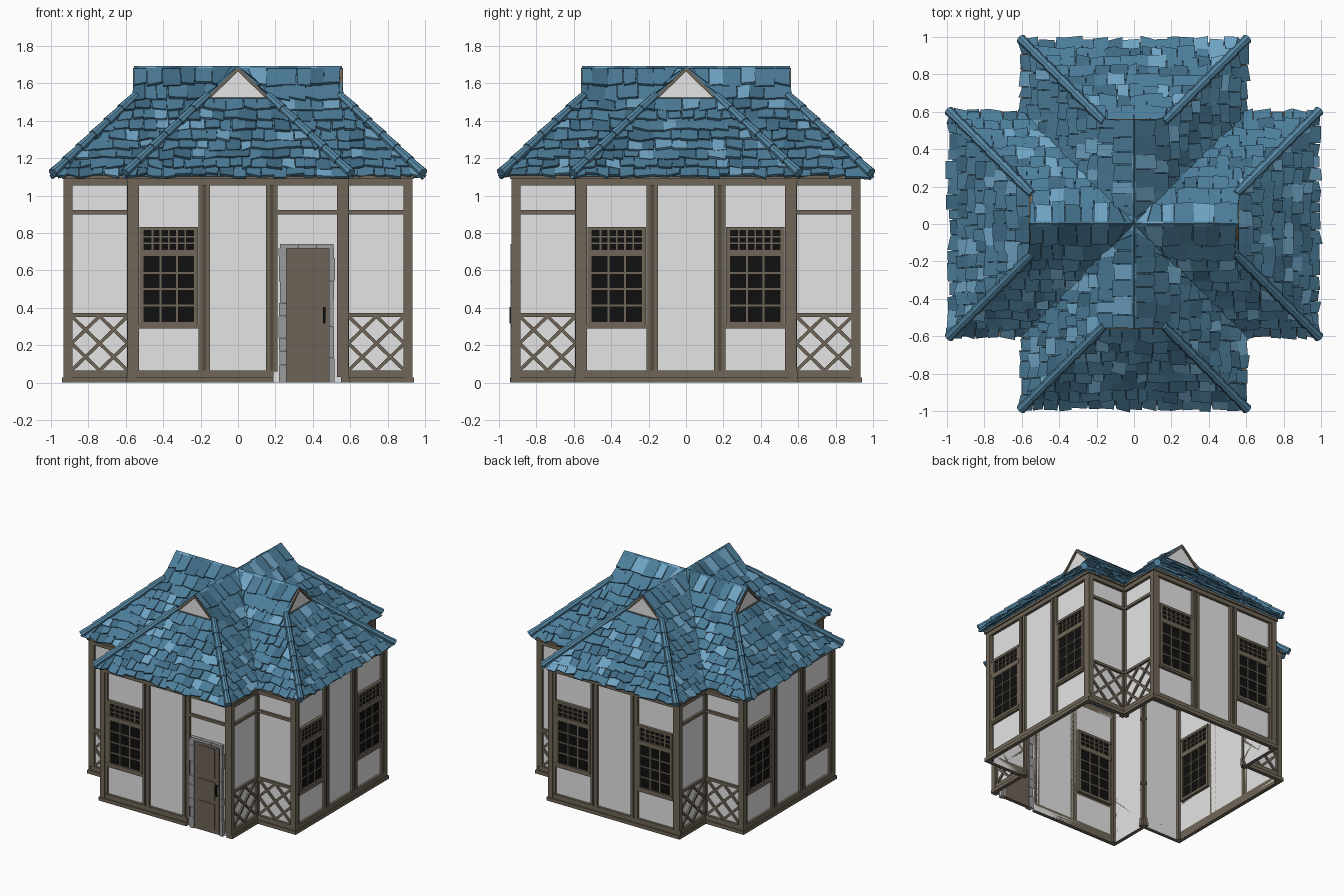
import bpy, bmesh, math, random
from mathutils import Matrix, Vector

if "Cube" in bpy.data.objects:
    bpy.data.objects.remove(bpy.data.objects["Cube"])

random.seed(4)
COLORS = {
    "white_plaster": (0.78, 0.78, 0.78), "brown_timber": (0.16, 0.133, 0.095),
    "dark_timber": (0.085, 0.07, 0.05), "door_wood": (0.155, 0.125, 0.095),
    "grey_stone": (0.33, 0.33, 0.33), "black_glass": (0.005, 0.005, 0.005),
    "blue_mid": (0.073, 0.205, 0.32), "blue_dark": (0.05, 0.145, 0.23),
    "blue_light": (0.16, 0.37, 0.55), "blue_cap": (0.095, 0.25, 0.38)}
MATS = {}
for n, c in COLORS.items():
    MATS[n] = bpy.data.materials.new(n)
    MATS[n].diffuse_color = (*c, 1)

PARTS = {}  # part name -> (bmesh, material names)


def part(name, *mats):
    if name not in PARTS:
        PARTS[name] = (bmesh.new(), mats)
    return PARTS[name][0]


def hexa(bm, pts, mi=0):
    """Six-sided block from four lower and four upper corners."""
    v = [bm.verts.new(p) for p in pts]
    for f in ((3, 2, 1, 0), (4, 5, 6, 7), (0, 1, 5, 4), (1, 2, 6, 5), (2, 3, 7, 6), (3, 0, 4, 7)):
        bm.faces.new([v[i] for i in f]).material_index = mi


def box(bm, M, x0, x1, y0, y1, z0, z1):
    hexa(bm, [M @ Vector((x, y, z)) for z in (z0, z1)
              for x, y in ((x0, y0), (x1, y0), (x1, y1), (x0, y1))])


def bar(bm, M, a, b, w, y0, y1):
    """Straight strip between two (x, z) points on a wall."""
    a, b = Vector(a), Vector(b)
    d = (b - a).normalized() * w / 2
    n = Vector((-d.y, d.x))
    q = (a + n, a - n, b - n, b + n)
    hexa(bm, [M @ Vector((p.x, y, p.y)) for y in (y0, y1) for p in q])


A, E, H = 0.57, 0.91, 1.1     # arm half width, arm end, wall height
wall = part("plaster_walls", "white_plaster")
frame = part("timber_frame", "brown_timber")
groove = part("post_grooves", "dark_timber")
lattice = part("corner_lattice", "brown_timber")
win = part("window_frames", "brown_timber")
glass = part("window_glass", "black_glass")


def window(M, cx):
    box(glass, M, cx - .15, cx + .15, -.01, .01, .31, .825)
    for s in (-1, 1):
        a, b = sorted((cx + s * .132, cx + s * .156))
        box(win, M, a, b, -.022, .02, .31, .83)
    for z0, z1 in ((.305, .328), (.674, .712), (.812, .832)):
        box(win, M, cx - .156, cx + .156, -.024, .022, z0, z1)
    for i in (-1, 1):                                     # main sash bars
        box(win, M, cx + i * .044 - .006, cx + i * .044 + .006, -.018, .018, .32, .68)
    for z in (.413, .5, .587):
        box(win, M, cx - .14, cx + .14, -.017, .017, z - .005, z + .005)
    for i in range(-2, 3):                                # transom bars
        box(win, M, cx + i * .044 - .005, cx + i * .044 + .005, -.018, .018, .7, .82)
    for z in (.745, .78):
        box(win, M, cx - .14, cx + .14, -.017, .017, z - .004, z + .004)
    box(frame, M, cx - .165, cx + .165, -.02, 0, .29, .31)


def door(M):
    d = part("door", "door_wood")
    box(d, M, .255, .49, -.016, .012, 0, .72)
    for x0, x1, z0, z1 in ((.265, .285, .02, .7), (.45, .48, .02, .7), (.295, .44, .03, .24),
                           (.295, .44, .27, .42), (.295, .44, .45, .69)):
        box(d, M, x0, x1, -.02, -.01, z0, z1)
    st = part("door_stones", "grey_stone")
    for x0, x1, s in ((.225, .258, -1), (.487, .51, 1)):
        z = 0
        while z < .7:
            h = min(random.uniform(.06, .15), .72 - z)
            j = random.uniform(0, .008) * s
            box(st, M, x0 + min(j, 0), x1 + max(j, 0), -.027, .015, z, z + h - .002)
            z += h
    for i in range(3):
        box(st, M, .225 + i * .096, .319 + i * .096, -.029, .015, .718, .74)
    h = part("door_handle", "black_glass")
    box(h, M, .455, .468, -.034, -.026, .315, .405)
    for z in (.315, .393):
        box(h, M, .455, .468, -.03, -.016, z, z + .012)


# Hipped roof with small gables, described by distance d from each ridge
RIDGE, K, GE, GD, EV = 1.678, 0.985, 0.555, 0.17, 0.585
NL = math.hypot(1, K)


def side_pt(s):
    return lambda t, d, o: Vector((s * (d + o * K / NL), -t, RIDGE - K * d + o / NL))


def hip_pt(u, d, o):
    return Vector((u, -(GE - GD + d) - o * K / NL, RIDGE - K * d + o / NL))


def side_lim(d):
    return max(d, 0), GE + max(0, d - GD)


def hip_lim(d):
    return -d, d


ROWS = (0, .09, .17, .225, .28, .335, .39, .44, .49, .54, EV)
tiles = part("roof_tiles", "blue_mid", "blue_dark", "blue_light")
deck = part("roof_deck", "blue_dark")


def tile_slope(R, pt, lim, first):
    rnd = random.uniform
    for r in range(first, len(ROWS) - 1):
        d0, d1 = ROWS[r] - .008, ROWS[r + 1] + .008
        lo, hi = lim(d0)[0], lim(d1)[1]
        lo = min(lo, lim(d1)[0])
        t = lo - rnd(0, .04)
        while t < hi:
            w = rnd(.05, .095) * (1.15 if r < 2 else 1)
            top = rnd(.016, .03)
            quad = []
            for tt, d, o in ((t, d0, .009), (t + w, d0, .009),
                             (t + w + rnd(-.006, .006), d1 + rnd(-.012, .01), top + rnd(-.004, .004)),
                             (t + rnd(-.006, .006), d1 + rnd(-.012, .01), top + rnd(-.004, .004))):
                a, b = lim(d)
                quad.append((min(max(tt, a), b), d, o))
            t += w + .002
            if max(quad[1][0] - quad[0][0], quad[2][0] - quad[3][0]) < .006:
                continue
            low = [R @ pt(a, d, o - .016) for a, d, o in quad]
            hexa(tiles, low + [R @ pt(*q) for q in quad],
                 random.choices((0, 1, 2), (.66, .19, .15))[0])


caps = part("hip_caps", "blue_cap")
gable = part("gable_panels", "white_plaster")
barge = part("gable_boards", "brown_timber")

for k in range(4):
    R = Matrix.Rotation(k * math.pi / 2, 4, 'Z')
    M = R @ Matrix.Translation((0, -E, 0))
    # End wall of this arm
    quad = [(-A, 0), (A, 0), (A, H), (-A, H)]
    wall.faces.new([wall.verts.new(M @ Vector((x, 0, z))) for x, z in quad])
    right = .19 if k == 0 else .6
    box(frame, M, -.6, right, -.03, 0, 0, .028)
    box(frame, M, -.59, right, -.02, 0, .028, .065)
    box(frame, M, -.59, .59, -.022, 0, 1.055, 1.1)
    box(frame, M, -.6, .6, -.032, 0, 1.088, 1.108)
    for s in (-1, 1):
        for a, b in ((.15, .172), (.19, .212)):
            x0, x1 = sorted((s * a, s * b))
            box(frame, M, x0, x1, -.02, 0, .06, 1.06)
        box(groove, M, s * .181 - .011, s * .181 + .011, -.012, 0, .06, 1.06)
        x0, x1 = sorted((s * .53, s * .555))
        box(frame, M, x0, x1, -.016, 0, .03, 1.06)
        x0, x1 = sorted((s * .55, s * .592))
        box(frame, M, x0, x1, -.022, .02, 0, 1.1)
        if k == 0 and s == 1:
            door(M)
            box(frame, M, .19, .555, -.018, 0, .9, .922)
        else:
            window(M, s * .37)
        # Side wall of the arm, with rail and lattice
        S = R @ Matrix.Translation((s * A, -(A + E) / 2, 0)) @ Matrix.Rotation(s * math.pi / 2, 4, 'Z')
        h = (E - A) / 2
        wall.faces.new([wall.verts.new(S @ Vector((x, 0, z)))
                        for x, z in ((-h, 0), (h, 0), (h, H), (-h, H))])
        for z0, z1, p in ((0, .028, .03), (.028, .065, .02), (1.055, 1.1, .022), (1.088, 1.108, .032),
                          (.9, .922, .018), (.352, .372, .018)):
            box(frame, S, -h - .02, h + .02, -p, 0, z0, z1)
        for e in (-1, 1):
            box(frame, S, e * (h - .006) - .018, e * (h - .006) + .018, -.018, 0, .03, 1.06)
        L, z0, z1 = .15, .065, .355
        zm = (z0 + z1) / 2
        bar(lattice, S, (-L, z0), (L, z1), .018, -.013, 0)
        bar(lattice, S, (-L, z1), (L, z0), .018, -.0125, 0)
        mids = [(-L, zm), (0, z1), (L, zm), (0, z0)]
        for i in range(4):
            bar(lattice, S, mids[i], mids[(i + 1) % 4], .018, -.012, 0)
        # Side slope of the roof
        pt = side_pt(s)
        deck.faces.new([deck.verts.new(R @ pt(t, d, 0)) for t, d in
                        ((0, 0), (GE, 0), (GE, GD), (GE + EV - GD, EV), (EV, EV))])
        tile_slope(R, pt, side_lim, 0)
        # Rounded cap pieces down the hip
        a = Vector((s * (GD - .01), -GE + .01, RIDGE - K * (GD - .01) + .018))
        b = Vector((s * .605, -.99, RIDGE - K * .605 + .04))
        n = 6
        for i in range(n):
            p, q = a.lerp(b, i / n), a.lerp(b, (i + 1.08) / n if i < n - 1 else 1)
            rot = (q - p).to_track_quat('Z', 'Y').to_matrix().to_4x4()
            bmesh.ops.create_cone(caps, cap_ends=True, segments=8, radius1=.02, radius2=.027,
                                  depth=(q - p).length, matrix=R @ Matrix.Translation((p + q) / 2) @ rot)
    # Hip slope and gable
    deck.faces.new([deck.verts.new(R @ hip_pt(u, d, 0)) for u, d in
                    ((-GD, GD), (GD, GD), (EV, EV), (-EV, EV))])
    tile_slope(R, hip_pt, hip_lim, 2)
    G = R @ Matrix.Translation((0, -GE + .006, 0))
    zb = RIDGE - K * GD
    gable.faces.new([gable.verts.new(G @ Vector(p)) for p in ((-GD, 0, zb), (GD, 0, zb), (0, 0, RIDGE))])
    for s in (-1, 1):
        bar(barge, G, (s * GD, zb - .002), (0, RIDGE - .002), .016, -.012, .005)
    bar(barge, G, (-GD, zb + .006), (GD, zb + .006), .012, -.012, .005)

# Turn the collected parts into objects
for name, (bm, mats) in PARTS.items():
    bmesh.ops.recalc_face_normals(bm, faces=bm.faces)
    if name in ("plaster_walls", "gable_panels", "roof_deck"):
        bmesh.ops.remove_doubles(bm, verts=bm.verts, dist=.0005)
        bmesh.ops.recalc_face_normals(bm, faces=bm.faces)
    me = bpy.data.meshes.new(name)
    bm.to_mesh(me)
    bm.free()
    for m in mats:
        me.materials.append(MATS[m])
    bpy.context.collection.objects.link(bpy.data.objects.new(name, me))

for m in bpy.data.materials:
    if m.users and not m.is_grease_pencil:
        m.use_nodes = True
        m.node_tree.nodes["Principled BSDF"].inputs["Base Color"].default_value = m.diffuse_color
